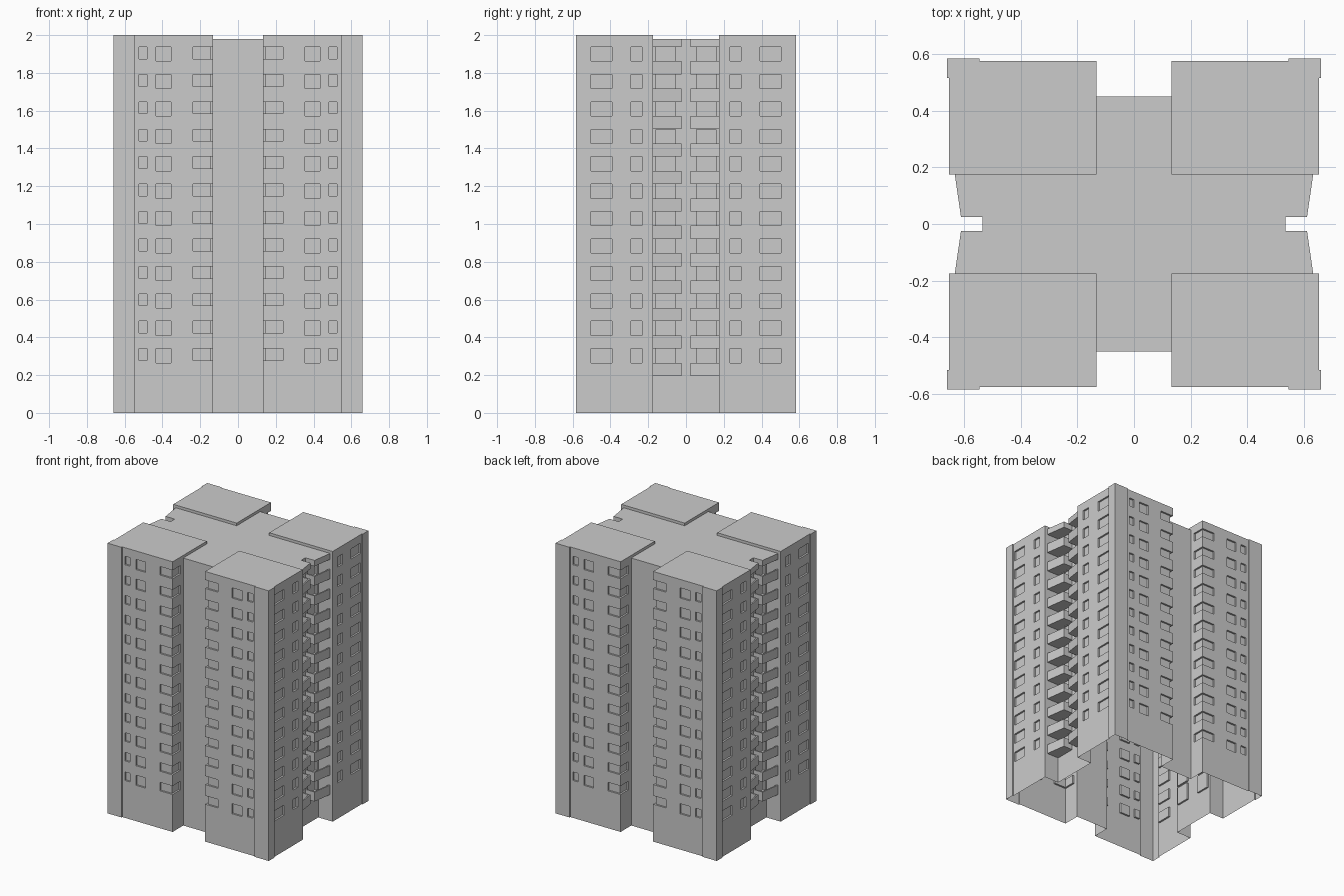
import bpy, bmesh

if "Cube" in bpy.data.objects:
    bpy.data.objects.remove(bpy.data.objects["Cube"])

ROWS, PITCH, SILL = 12, 0.1452, 0.265   # storeys, storey height, first window sill
DEPTH = 0.013                           # window recess


def prism(bm, pts, z0, z1):
    """Extrude a plan polygon from z0 to z1."""
    f = bm.faces.new([bm.verts.new((x, y, z0)) for x, y in pts])
    r = bmesh.ops.extrude_face_region(bm, geom=[f])
    for e in r['geom']:
        if isinstance(e, bmesh.types.BMVert):
            e.co.z = z1


def rect(x0, x1, y0, y1):
    return [(x0, y0), (x1, y0), (x1, y1), (x0, y1)]


def make(name, prisms):
    bm = bmesh.new()
    for p in prisms:
        prism(bm, *p)
    bmesh.ops.recalc_face_normals(bm, faces=bm.faces)
    me = bpy.data.meshes.new(name)
    bm.to_mesh(me)
    bm.free()
    ob = bpy.data.objects.new(name, me)
    bpy.context.collection.objects.link(ob)
    return ob


def boolean(ob, other, op):
    m = ob.modifiers.new(op, 'BOOLEAN')
    m.operation, m.object, m.solver = op, other, 'EXACT'


def mirror(ob):
    m = ob.modifiers.new('mirror', 'MIRROR')
    m.use_axis = (True, True, False)
    m.merge_threshold = 0.0005


# One quarter of the block: corner tower plus core
tower = make('tower_block', [([(0.133, 0.175), (0.653, 0.175), (0.653, 0.515),
                               (0.66, 0.515), (0.66, 0.583), (0.545, 0.583),
                               (0.545, 0.575), (0.133, 0.575)], 0, 2)])
core = make('core', [([(0, 0), (0.535, 0), (0.535, 0.25), (0.2, 0.25),
                       (0.2, 0.45), (0, 0.45)], 0, 1.98)])

# Window, corner window and balcony door recesses
X, Y = 0.653 - DEPTH, 0.575 - DEPTH
cuts = []
for i in range(ROWS):
    z = SILL + i * PITCH
    top = z + 0.075
    cuts += [(rect(0.354, 0.434, Y, 0.7), z, top),
             (rect(0.481, 0.524, Y, 0.7), z + 0.012, top),
             (rect(X, 0.75, 0.392, 0.503), z, top),
             (rect(X, 0.75, 0.233, 0.291), z, top),
             ([(0.1, 0.483), (0.146, 0.483), (0.146, Y), (0.238, Y),
               (0.238, 0.7), (0.1, 0.7)], z + 0.012, top),
             (rect(0.535 - DEPTH, 0.6, 0.055, 0.158), z - 0.055, top)]
cutter = make('window_cutter', cuts)

boolean(tower, core, 'UNION')
boolean(tower, cutter, 'DIFFERENCE')
dg = bpy.context.evaluated_depsgraph_get()
mesh = bpy.data.meshes.new_from_object(tower.evaluated_get(dg))
tower.modifiers.clear()
tower.data = mesh
for helper in (core, cutter):
    bpy.data.objects.remove(helper)

# Open the underside and the mirror planes
bm = bmesh.new()
bm.from_mesh(mesh)
gone = [f for f in bm.faces
        if any(all(abs(v.co[a]) < 1e-4 for v in f.verts) for a in range(3))]
bmesh.ops.delete(bm, geom=gone, context='FACES')
bm.to_mesh(mesh)
bm.free()
mirror(tower)

# Balconies: floor slab, angled parapet with return, canopy at roof level
plan = [(0.535, 0.024), (0.61, 0.024), (0.632, 0.175), (0.535, 0.175)]
parapet = [(0.535, 0.024), (0.61, 0.024), (0.632, 0.175), (0.622, 0.175),
           (0.601, 0.034), (0.535, 0.034)]
parts = [(plan, 1.936, 1.98)]
for i in range(ROWS):
    z = SILL - 0.07 + i * PITCH
    parts += [(plan, z, z + 0.012), (parapet, z + 0.012, z + 0.07)]
mirror(make('balconies', parts))
